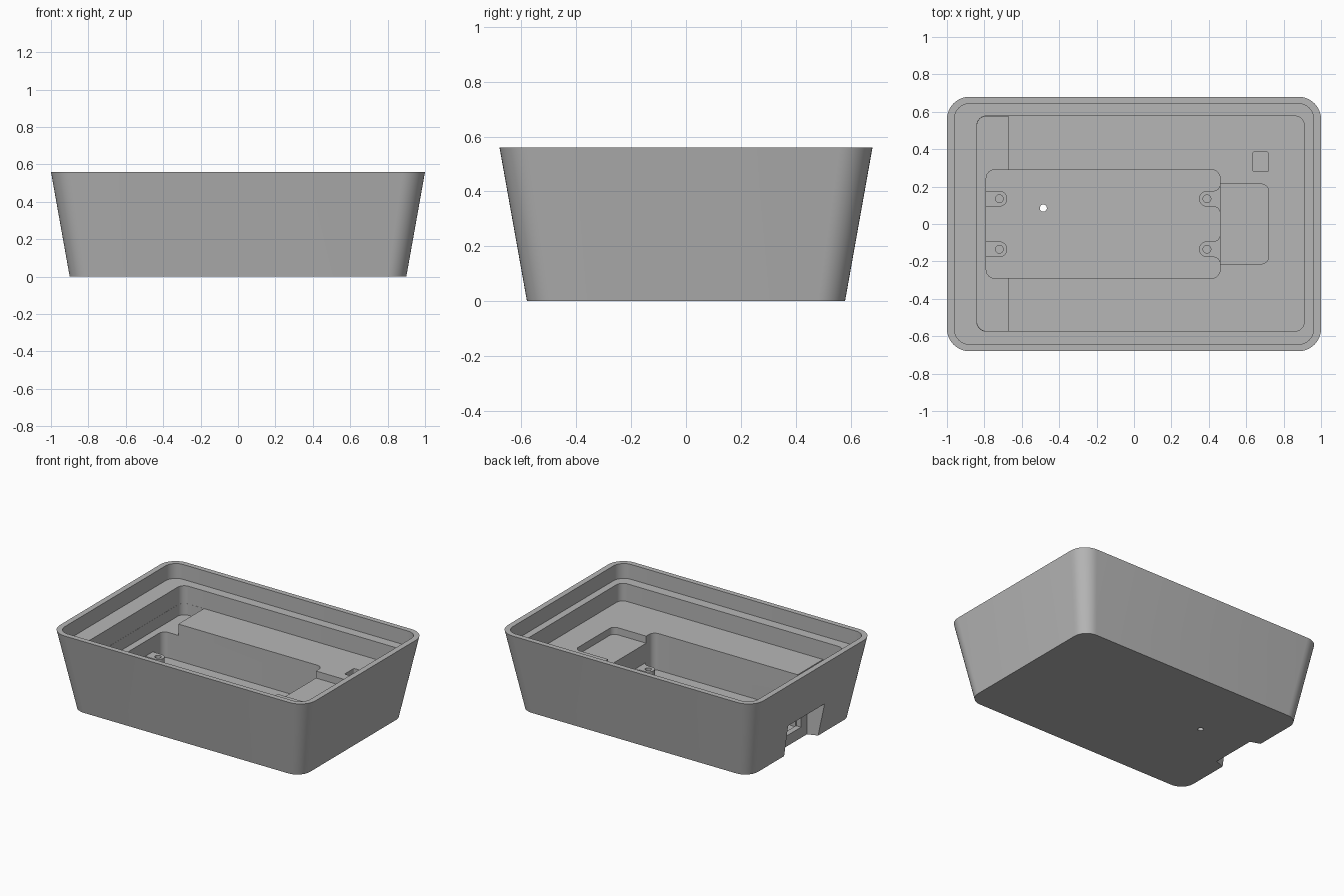
import bpy
from math import cos, sin, pi

cube = bpy.data.objects.get("Cube")
if cube:
    bpy.data.objects.remove(cube, do_unlink=True)

GREY = (0.47, 0.47, 0.47, 1)
grey = bpy.data.materials.new("plain grey plastic")
grey.use_nodes = True
grey.diffuse_color = GREY
grey.node_tree.nodes["Principled BSDF"].inputs["Base Color"].default_value = GREY


def arc(cx, cy, r, start, end, steps=10):
    angles = [start + (end - start) * i / steps for i in range(steps + 1)]
    return [(cx + r * cos(a), cy + r * sin(a)) for a in angles]


def rounded(x0, x1, y0, y1, r, left_only=False):
    """Counter-clockwise rectangle outline with rounded corners."""
    right = [(x1, y0)] if left_only else arc(x1 - r, y0 + r, r, -pi / 2, 0)
    back = [(x1, y1)] if left_only else arc(x1 - r, y1 - r, r, 0, pi / 2)
    return (right + back + arc(x0 + r, y1 - r, r, pi / 2, pi)
            + arc(x0 + r, y0 + r, r, pi, 1.5 * pi))


def loft(name, low, high, z0, z1):
    """Closed solid between two outlines with matching points."""
    n = len(low)
    verts = [(x, y, z0) for x, y in low] + [(x, y, z1) for x, y in high]
    faces = [(i, (i + 1) % n, n + (i + 1) % n, n + i) for i in range(n)]
    faces += [tuple(reversed(range(n))), tuple(range(n, 2 * n))]
    mesh = bpy.data.meshes.new(name)
    mesh.from_pydata(verts, [], faces)
    mesh.materials.append(grey)
    obj = bpy.data.objects.new(name, mesh)
    bpy.context.collection.objects.link(obj)
    return obj


def prism(name, outline, z0, z1):
    return loft(name, outline, outline, z0, z1)


def select(obj):
    bpy.ops.object.select_all(action='DESELECT')
    obj.select_set(True)
    bpy.context.view_layer.objects.active = obj


def cut(obj, cutter):
    mod = obj.modifiers.new("cut", 'BOOLEAN')
    mod.operation = 'DIFFERENCE'
    mod.solver = 'EXACT'
    mod.object = cutter
    select(obj)
    bpy.ops.object.modifier_apply(modifier=mod.name)
    bpy.data.objects.remove(cutter, do_unlink=True)


def finish(obj):
    select(obj)
    bpy.ops.object.shade_smooth_by_angle(angle=pi / 6)


# Tapered outer case
case = loft("case", rounded(-0.9, 0.9, -0.58, 0.58, 0.1),
            rounded(-1, 1, -0.68, 0.68, 0.12), 0, 0.56)

# Rim recess, main cavity and the lower floor at the left end
cut(case, prism("rim_recess", rounded(-0.96, 0.96, -0.643, 0.643, 0.08), 0.455, 0.7))
cut(case, prism("cavity", rounded(-0.84, 0.91, -0.573, 0.577, 0.05), 0.33, 0.6))
cut(case, prism("end_floor", rounded(-0.839, -0.67, -0.572, 0.576, 0.05, True), 0.25, 0.4))

# Deep board pocket, shallow side pocket and small square recess
cut(case, prism("board_pocket", rounded(-0.79, 0.46, -0.29, 0.29, 0.045), 0.07, 0.5))
cut(case, prism("side_pocket", rounded(0.38, 0.72, -0.213, 0.213, 0.04), 0.28, 0.48))
cut(case, prism("square_recess", rounded(0.637, 0.717, 0.28, 0.385, 0.006), 0.28, 0.49))

# Flared cable notch, connector opening and drain hole
notch = [(-1.1, 0.26), (-1.1, -0.26), (-0.83, -0.165), (-0.83, 0.165)]
cut(case, prism("cable_notch", notch, -0.1, 0.23))
cut(case, prism("connector_opening", rounded(-0.88, -0.76, -0.1, 0.1, 0.005), 0.075, 0.14))
cut(case, prism("drain_hole", arc(-0.485, 0.085, 0.019, 0, 2 * pi * 23 / 24, 23), -0.1, 0.2))
finish(case)

# Screw bosses: rounded tabs growing from the pocket's end walls
HALF, REACH = 0.042, 0.07
for end, wall, side, fillet in (("left", 0.46, -1, 0.035), ("right", -0.79, 1, 0)):
    tab = arc(REACH, 0, HALF, -pi / 2, pi / 2, 16)
    if fillet:
        tab += arc(fillet, HALF + fillet, fillet, 1.5 * pi, pi, 6)
        tab += arc(fillet, -HALF - fillet, fillet, pi, pi / 2, 6)
    else:
        tab += [(-0.003, HALF), (-0.003, -HALF)]
    for place, y in (("back", 0.135), ("front", -0.135)):
        outline = [(wall + side * u, y + v) for u, v in tab]
        if side < 0:
            outline.reverse()
        boss = prism(f"{place}_{end}_screw_boss", outline, 0.068, 0.145)
        centre = wall + side * REACH
        cut(boss, prism("screw_hole", arc(centre, y, 0.021, 0, 2 * pi * 19 / 20, 19), 0.08, 0.2))
        finish(boss)
